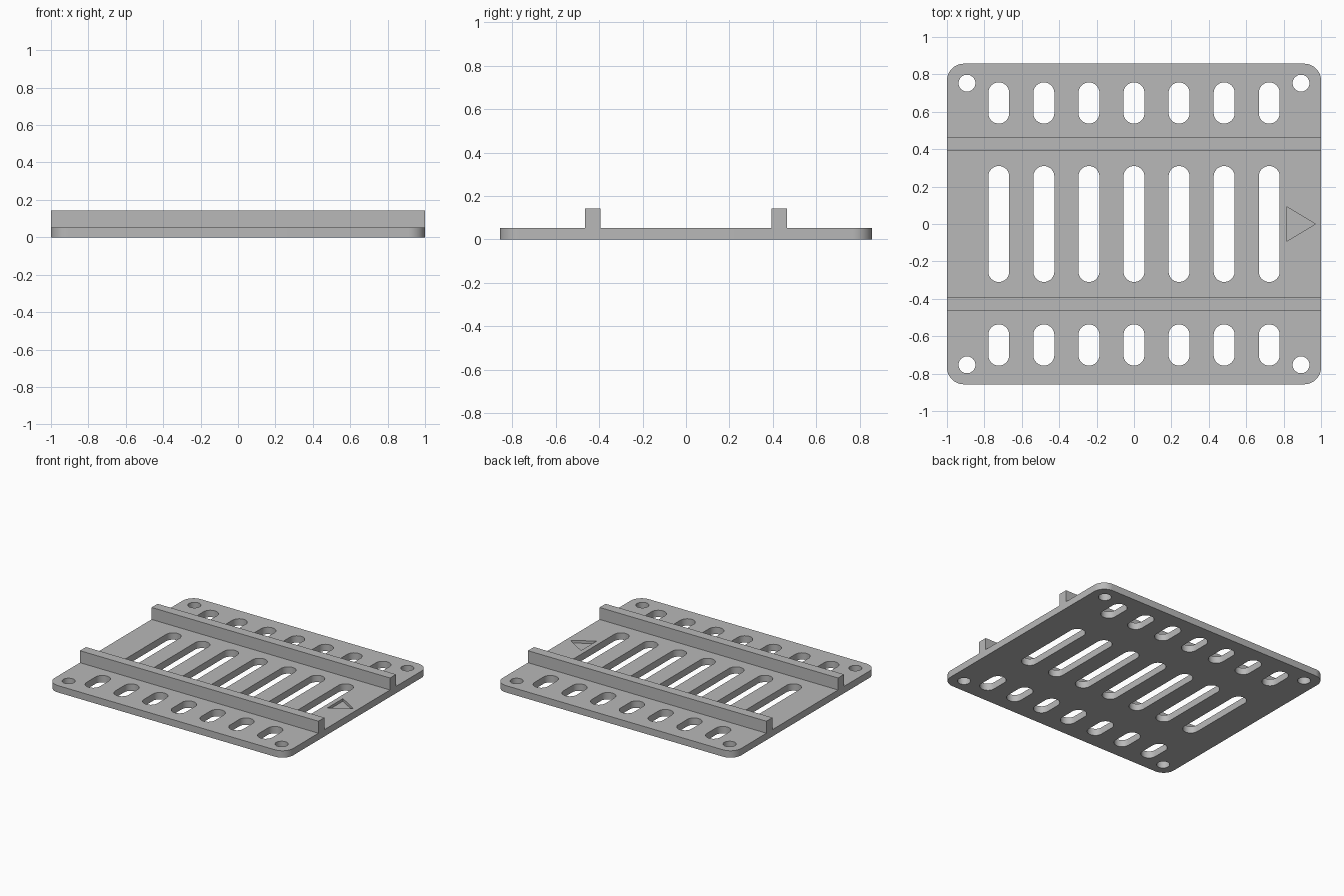
import bpy
import bmesh
from math import cos, sin, pi

cube = bpy.data.objects.get("Cube")
if cube:
    bpy.data.objects.remove(cube, do_unlink=True)

HALF_X, HALF_Y = 1.0, 0.857
THICK, TOP = 0.052, 0.143
RAIL_IN, RAIL_OUT = 0.393, 0.465

grey = bpy.data.materials.new("mid_grey")
grey.use_nodes = True
grey.diffuse_color = (0.48, 0.48, 0.48, 1)
grey.node_tree.nodes["Principled BSDF"].inputs["Base Color"].default_value = grey.diffuse_color


def rounded(cx, cy, hx, hy, r, steps=12):
    """Outline of a rectangle with round corners; also gives slots and circles."""
    points = []
    for quarter, (sx, sy) in enumerate([(1, 1), (-1, 1), (-1, -1), (1, -1)]):
        for i in range(steps + 1):
            a = (quarter + i / steps) * pi / 2
            p = (cx + sx * (hx - r) + r * cos(a), cy + sy * (hy - r) + r * sin(a))
            if not points or abs(p[0] - points[-1][0]) + abs(p[1] - points[-1][1]) > 1e-5:
                points.append(p)
    if abs(points[0][0] - points[-1][0]) + abs(points[0][1] - points[-1][1]) < 1e-5:
        points.pop()
    return points


def add_prism(bm, outline, z0, z1):
    low = [bm.verts.new((x, y, z0)) for x, y in outline]
    high = [bm.verts.new((x, y, z1)) for x, y in outline]
    bm.faces.new(low[::-1])
    bm.faces.new(high)
    n = len(outline)
    for i in range(n):
        j = (i + 1) % n
        bm.faces.new((low[i], low[j], high[j], high[i]))


def make_object(name, prisms):
    bm = bmesh.new()
    for outline, z0, z1 in prisms:
        add_prism(bm, outline, z0, z1)
    bmesh.ops.recalc_face_normals(bm, faces=bm.faces)
    mesh = bpy.data.meshes.new(name)
    bm.to_mesh(mesh)
    bm.free()
    mesh.materials.append(grey)
    obj = bpy.data.objects.new(name, mesh)
    bpy.context.collection.objects.link(obj)
    return obj


def select_only(obj):
    bpy.ops.object.select_all(action="DESELECT")
    obj.select_set(True)
    bpy.context.view_layer.objects.active = obj


# Base plate with rounded corners
plate = make_object("base_plate", [(rounded(0, 0, HALF_X, HALF_Y, 0.09), 0, THICK)])

# Slots, corner holes and the shallow arrow pocket
cuts = []
for column in range(-3, 4):
    for y, half_length in [(-0.647, 0.11), (0, 0.31), (0.647, 0.11)]:
        cuts.append((rounded(column * 0.241, y, 0.056, half_length, 0.056), -0.1, 0.1))
for sx in (-1, 1):
    for sy in (-1, 1):
        cuts.append((rounded(sx * 0.893, sy * 0.753, 0.045, 0.045, 0.045), -0.1, 0.1))
cuts.append(([(0.815, -0.093), (0.97, 0), (0.815, 0.093)], THICK - 0.02, 0.1))
cutter = make_object("plate_cutter", cuts)
cutter.hide_render = True

cut = plate.modifiers.new("openings", "BOOLEAN")
cut.operation = "DIFFERENCE"
cut.solver = "EXACT"
cut.object = cutter
select_only(plate)
bpy.ops.object.modifier_apply(modifier=cut.name)
bpy.data.objects.remove(cutter, do_unlink=True)
bpy.ops.object.shade_smooth_by_angle()

# Two raised rails across the full width
for name, side in [("front_rail", -1), ("back_rail", 1)]:
    y0, y1 = sorted((side * RAIL_IN, side * RAIL_OUT))
    outline = [(-HALF_X, y0), (HALF_X, y0), (HALF_X, y1), (-HALF_X, y1)]
    make_object(name, [(outline, THICK, TOP)])
